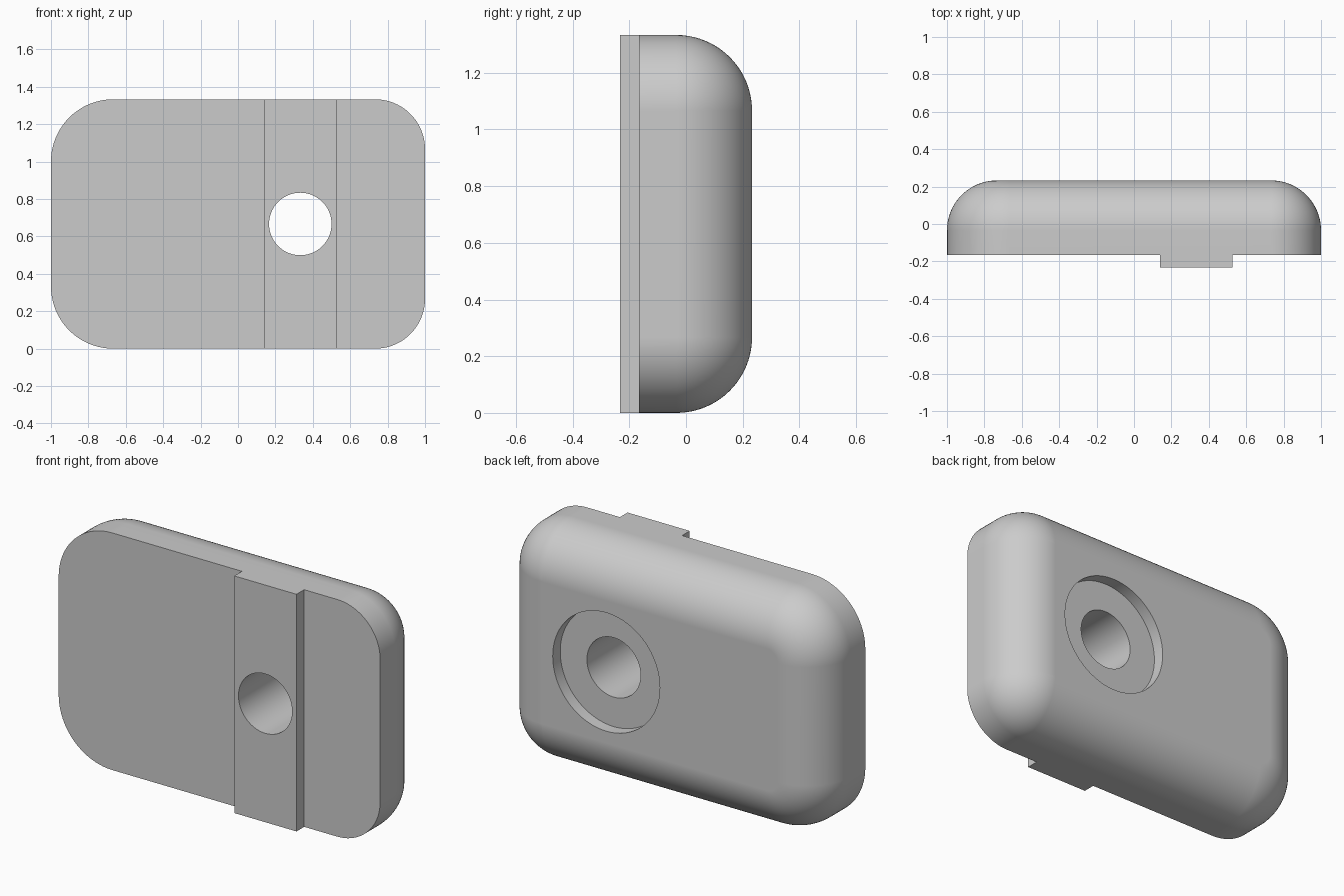
import bpy, bmesh
from math import sin, cos, pi

if "Cube" in bpy.data.objects:
    bpy.data.objects.remove(bpy.data.objects["Cube"], do_unlink=True)

HEIGHT = 4 / 3
FRONT, BACK = -0.165, 0.233      # plate faces
RIB_FRONT = -0.233
FILLET = 0.267
LEFT_R, RIGHT_R = 0.267, 0.333   # outline corner radii on +x and -x
HOLE_X, HOLE_Z = 0.333, HEIGHT / 2
STEPS = 20

grey = bpy.data.materials.new("plain_grey")
grey.use_nodes = True
grey.diffuse_color = (0.6, 0.6, 0.6, 1)
grey.node_tree.nodes["Principled BSDF"].inputs["Base Color"].default_value = grey.diffuse_color


def add_object(name, bm):
    bmesh.ops.recalc_face_normals(bm, faces=bm.faces)
    mesh = bpy.data.meshes.new(name)
    bm.to_mesh(mesh)
    bm.free()
    mesh.materials.append(grey)
    obj = bpy.data.objects.new(name, mesh)
    bpy.context.collection.objects.link(obj)
    return obj


def outline(inset):
    """Rounded rectangle in x and z, shrunk inward by inset."""
    points = []
    corners = [(1, 1, LEFT_R), (-1, 1, RIGHT_R), (-1, -1, RIGHT_R), (1, -1, LEFT_R)]
    for i, (sx, sz, r) in enumerate(corners):
        cx, cz = sx * (1 - r), HEIGHT / 2 + sz * (HEIGHT / 2 - r)
        for k in range(STEPS + 1):
            a = (i + k / STEPS) * pi / 2
            points.append((cx + (r - inset) * cos(a), cz + (r - inset) * sin(a)))
    return points


def prism(name, points, y0, y1):
    bm = bmesh.new()
    face = bm.faces.new([bm.verts.new((x, y0, z)) for x, z in points])
    new = bmesh.ops.extrude_face_region(bm, geom=[face])["geom"]
    for v in new:
        if isinstance(v, bmesh.types.BMVert):
            v.co.y = y1
    return add_object(name, bm)


def disc(radius, n=96):
    return [(HOLE_X + radius * cos(2 * pi * k / n), HOLE_Z + radius * sin(2 * pi * k / n))
            for k in range(n)]


# Plate with a rounded back edge, skinned from stacked outlines
bm = bmesh.new()
levels = [(FRONT, 0)]
for k in range(STEPS + 1):
    a = k / STEPS * pi / 2
    levels.append((BACK - FILLET * (1 - sin(a)), FILLET * (1 - cos(a))))
rings = [[bm.verts.new((x, y, z)) for x, z in outline(d)] for y, d in levels]
bm.faces.new(rings[0])
bm.faces.new(rings[-1])
for low, high in zip(rings, rings[1:]):
    for i in range(len(low)):
        j = (i + 1) % len(low)
        bm.faces.new((low[i], low[j], high[j], high[i]))
bmesh.ops.remove_doubles(bm, verts=bm.verts, dist=0.0001)
plate = add_object("plate", bm)

# Raised rib on the front, through hole and shallow recess on the back
rib = prism("rib", [(0.14, 0), (0.527, 0), (0.527, HEIGHT), (0.14, HEIGHT)], RIB_FRONT, FRONT)
hole = prism("hole_cutter", disc(0.167), -0.5, 0.5)
recess = prism("recess_cutter", disc(0.333), BACK - 0.067, 0.5)

bpy.context.view_layer.objects.active = plate
plate.select_set(True)
for tool, operation in ((rib, "UNION"), (hole, "DIFFERENCE"), (recess, "DIFFERENCE")):
    mod = plate.modifiers.new(tool.name, "BOOLEAN")
    mod.operation, mod.object, mod.solver = operation, tool, "EXACT"
    bpy.ops.object.modifier_apply(modifier=mod.name)
    bpy.data.objects.remove(tool, do_unlink=True)

# Smooth curves while the flat faces stay flat
bpy.ops.object.shade_smooth_by_angle(angle=pi / 6)
weighted = plate.modifiers.new("flat_faces", "WEIGHTED_NORMAL")
weighted.keep_sharp = True
